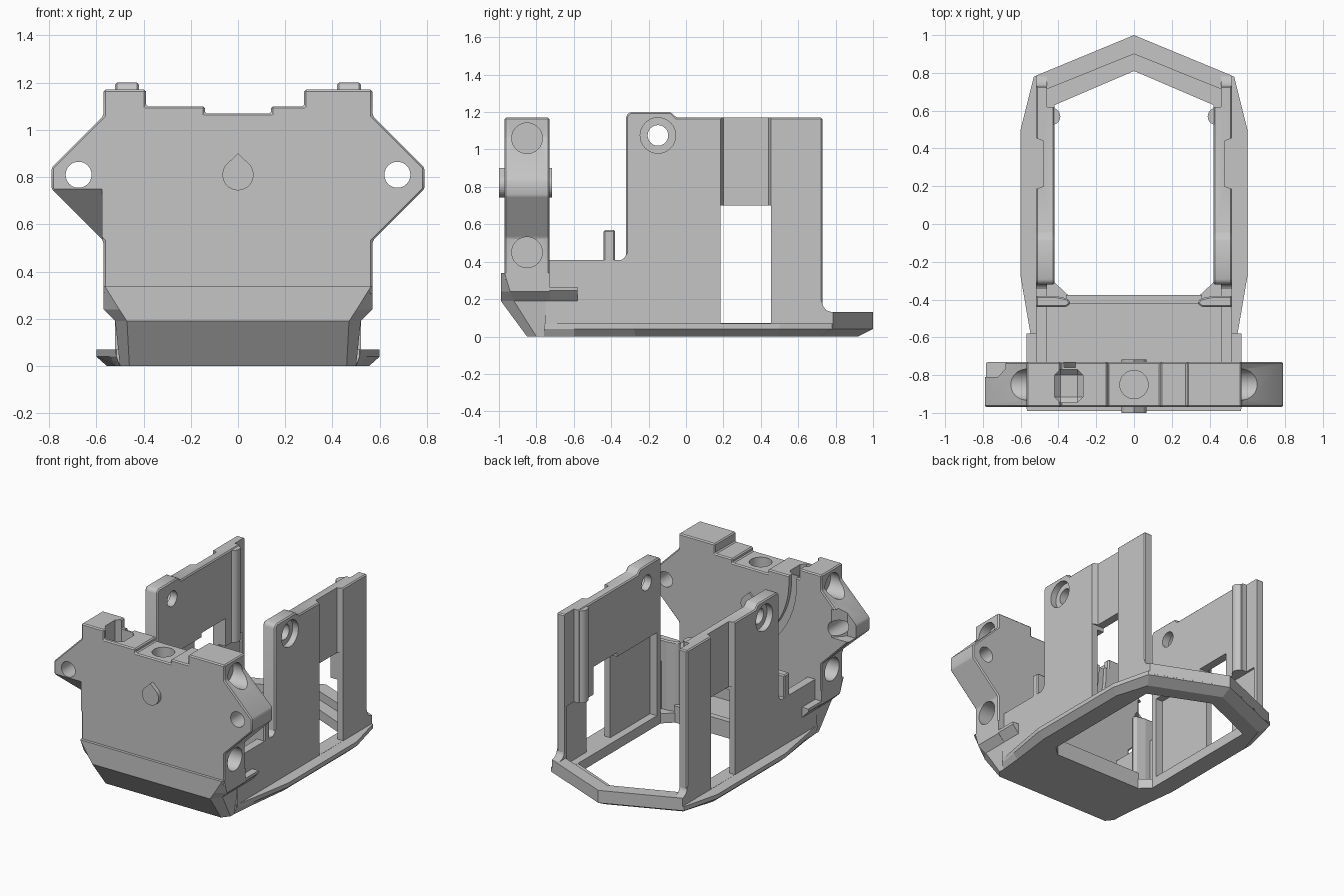
import bpy, bmesh, math

if "Cube" in bpy.data.objects:
    bpy.data.objects.remove(bpy.data.objects["Cube"])

grey = bpy.data.materials.new("plain_grey")
grey.diffuse_color = (0.56, 0.56, 0.56, 1)
grey.use_nodes = True
grey.node_tree.nodes["Principled BSDF"].inputs["Base Color"].default_value = grey.diffuse_color


def loft(name, rings, bevel=0.0):
    """Join equal-length 3D rings into a closed solid."""
    bm = bmesh.new()
    vs = [[bm.verts.new(p) for p in r] for r in rings]
    n = len(rings[0])
    for a, b in zip(vs, vs[1:]):
        for i in range(n):
            bm.faces.new((a[i], a[(i + 1) % n], b[(i + 1) % n], b[i]))
    bm.faces.new(vs[0])
    bm.faces.new(vs[-1])
    bmesh.ops.recalc_face_normals(bm, faces=bm.faces)
    me = bpy.data.meshes.new(name)
    bm.to_mesh(me)
    bm.free()
    me.materials.append(grey)
    ob = bpy.data.objects.new(name, me)
    bpy.context.collection.objects.link(ob)
    if bevel:
        m = ob.modifiers.new("soft_edges", 'BEVEL')
        m.width, m.segments, m.limit_method = bevel, 1, 'ANGLE'
        apply(ob, m)
    return ob


def apply(ob, mod):
    bpy.ops.object.select_all(action='DESELECT')
    bpy.context.view_layer.objects.active = ob
    ob.select_set(True)
    bpy.ops.object.modifier_apply(modifier=mod.name)


def prism(name, axis, pts, lo, hi, bevel=0.0):
    """Extrude a flat outline along an axis."""
    place = {'x': lambda p, t: (t, p[0], p[1]),
             'y': lambda p, t: (p[0], t, p[1]),
             'z': lambda p, t: (p[0], p[1], t)}[axis]
    return loft(name, [[place(p, t) for p in pts] for t in (min(lo, hi), max(lo, hi))], bevel)


def circle(u, v, r, n=32):
    return [(u + r * math.cos(2 * math.pi * i / n), v + r * math.sin(2 * math.pi * i / n)) for i in range(n)]


def rect(a, b, c, d):
    return [(a, c), (b, c), (b, d), (a, d)]


def sym(half):
    """Mirror a half outline about x = 0."""
    return half + [(-x, y) for x, y in reversed(half) if abs(x) > 1e-6]


def cut(ob, *cutters):
    for c in cutters:
        m = ob.modifiers.new("cut", 'BOOLEAN')
        m.operation, m.solver, m.object = 'DIFFERENCE', 'EXACT', c
        apply(ob, m)
        bpy.data.objects.remove(c)


def smooth(ob):
    bpy.ops.object.select_all(action='DESELECT')
    bpy.context.view_layer.objects.active = ob
    ob.select_set(True)
    bpy.ops.object.shade_smooth_by_angle(angle=math.radians(25))


# Base rim with chamfered underside and large opening
top = sym([(0, 1), (0.53, 0.78), (0.6, 0.5), (0.6, -0.28), (0.545, -0.60), (0.515, -0.76)])
low = sym([(0, 0.92), (0.48, 0.72), (0.555, 0.48), (0.555, -0.27), (0.515, -0.60), (0.50, -0.76)])
opening = sym([(0, 0.81), (0.42, 0.63), (0.42, -0.31), (0.35, -0.375)])
rim = loft("base_rim", [[(x, y, z) for x, y in o] for o, z in ((low, 0), (top, 0.04), (top, 0.07))])
cut(rim, prism("c", 'z', opening, -0.1, 0.3))

# Raised band at the back of the rim
band = [(-0.52, 0.785), (0, 1), (0.52, 0.785), (0.52, 0.69), (0, 0.9), (-0.52, 0.69)]
prism("rear_band", 'z', band, 0.05, 0.13)

# Lower nose with chamfered front and corners
nose = []
for z, fx, fy, sx, sy in ((0, 0.46, -0.85, 0.50, -0.80), (0.19, 0.47, -0.99, 0.52, -0.92),
                          (0.24, 0.503, -0.99, 0.57, -0.94), (0.34, 0.565, -0.99, 0.57, -0.97)):
    nose.append([(x, y, z) for x, y in sym([(fx, fy), (sx, sy), (sx, -0.73)])])
loft("lower_nose", nose)

# Front block with side lugs and stepped top
outline = [(-0.57, 0.3), (0.57, 0.3), (0.57, 0.53), (0.79, 0.75), (0.79, 0.84), (0.57, 1.06),
           (0.57, 1.17), (0.28, 1.17), (0.28, 1.1), (0.14, 1.1), (0.14, 1.07), (-0.14, 1.07),
           (-0.14, 1.1), (-0.39, 1.1), (-0.39, 1.17), (-0.57, 1.17), (-0.57, 1.06),
           (-0.79, 0.84), (-0.79, 0.75), (-0.57, 0.53)]
block = prism("front_block", 'y', outline, -0.97, -0.73, 0.008)
cut(block, prism("c", 'z', circle(0, -0.85, 0.075), 0.8, 1.3))
for s in (-1, 1):
    cut(block, prism("c", 'y', circle(s * 0.675, 0.81, 0.055), -1.1, -0.6),
        prism("c", 'x', circle(-0.85, 1.06, 0.082), s * 0.50, s * 0.9),
        prism("c", 'x', circle(-0.85, 0.45, 0.082), s * 0.45, s * 0.9))
# Slanted relief under the left lug, notch behind it, top pocket and curved groove
cut(block, prism("c", 'x', [(-1.1, 0.75), (-0.97, 0.75), (-0.76, 0.53), (-0.76, 0.4), (-1.1, 0.4)], -0.9, -0.575),
    prism("c", 'z', [(-0.9, -0.81), (-0.72, -0.81), (-0.64, -0.72), (-0.9, -0.6)], 0.745, 0.95),
    prism("c", 'z', rect(-0.42, -0.27, -0.945, -0.77), 0.86, 1.3, 0.03))
angles = [math.radians(180 + 6 * i) for i in range(10)]
arc = [(0.25 + r * math.cos(a), 1.05 + r * math.sin(a))
       for r, seq in ((0.62, angles), (0.56, angles[::-1])) for a in seq]
arc = [(-0.37, 1.3)] + arc + [(-0.31, 1.3)]
cut(block, prism("c", 'y', arc, -0.76, -0.6))
smooth(block)

# Teardrop pin through the front block
drop = [(0.066 * math.cos(a), 0.81 + 0.066 * math.sin(a))
        for a in (math.radians(135 + 10 * i) for i in range(28))] + [(0, 0.9)]
prism("teardrop_pin_front", 'y', drop, -1.0, -0.96)
prism("teardrop_pin_back", 'y', drop, -0.74, -0.717)

# Low lip at the rear of the tray
prism("tray_lip", 'x', rect(-0.42, -0.375, 0.05, 0.12), -0.36, 0.36)

for s, side in ((1, "right"), (-1, "left")):
    # Tall side wall with ear, inset panel, window, pivot hole and thinner lower half
    prof = [(-0.32, 0.05), (0.73, 0.05), (0.73, 1.17), (-0.05, 1.17), (-0.08, 1.2), (-0.30, 1.2), (-0.32, 1.18)]
    wall = prism(side + "_wall", 'x', prof, s * 0.42, s * 0.52, 0.008)
    recess = [(0.48, 0.2), (0.52, 0.185), (0.6, 0.185), (0.6, 0.455), (0.52, 0.455), (0.48, 0.44)]
    cut(wall,
        prism("c", 'z', [(s * x, y) for x, y in recess], 0.071, 1.4),
        prism("c", 'x', rect(0.185, 0.455, 0.071, 0.70), s * 0.3, s * 0.7),
        prism("c", 'x', rect(-0.27, 0.32, 0.071, 0.67), s * 0.3, s * 0.475),
        prism("c", 'x', rect(0.40, 0.70, 0.071, 0.5), s * 0.3, s * 0.475),
        prism("c", 'z', rect(s * 0.3, s * 0.46, 0.62, 0.9), 0.071, 1.4),
        prism("c", 'x', circle(-0.15, 1.075, 0.055), s * 0.3, s * 0.7),
        prism("c", 'x', circle(-0.15, 1.075, 0.095), s * 0.475, s * 0.7))
    smooth(wall)
    # Rounded guide rib inside the wall
    smooth(prism(side + "_guide_rib", 'z', circle(s * 0.435, 0.57, 0.045, 20), 0.5, 1.165))
    # Fillet foot behind the wall
    foot = [(0.72, 0.05), (0.78, 0.05), (0.78, 0.13), (0.75, 0.14), (0.735, 0.16), (0.72, 0.2)]
    prism(side + "_wall_foot", 'x', foot, s * 0.46, s * 0.52)
    # Low tray wall with a fillet into the tall wall
    tray = [(-0.75, 0.05), (-0.31, 0.05), (-0.31, 0.45), (-0.33, 0.42), (-0.345, 0.41), (-0.75, 0.41)]
    prism(side + "_tray_wall", 'x', tray, s * 0.46, s * 0.52)
    # Upright tab at the rear corner of the tray
    tab = [(0.52, -0.44), (0.36, -0.44), (0.335, -0.42), (0.35, -0.395), (0.42, -0.38), (0.52, -0.38)]
    prism(side + "_corner_tab", 'z', [(s * x, y) for x, y in tab], 0.05, 0.57, 0.008)
    # Side ledge with chamfered underside
    ledge = [(0.5, 0.19), (0.52, 0.19), (0.57, 0.245), (0.57, 0.265), (0.5, 0.265)]
    prism(side + "_ledge", 'y', [(s * x, z) for x, z in ledge], -0.75, -0.58)
